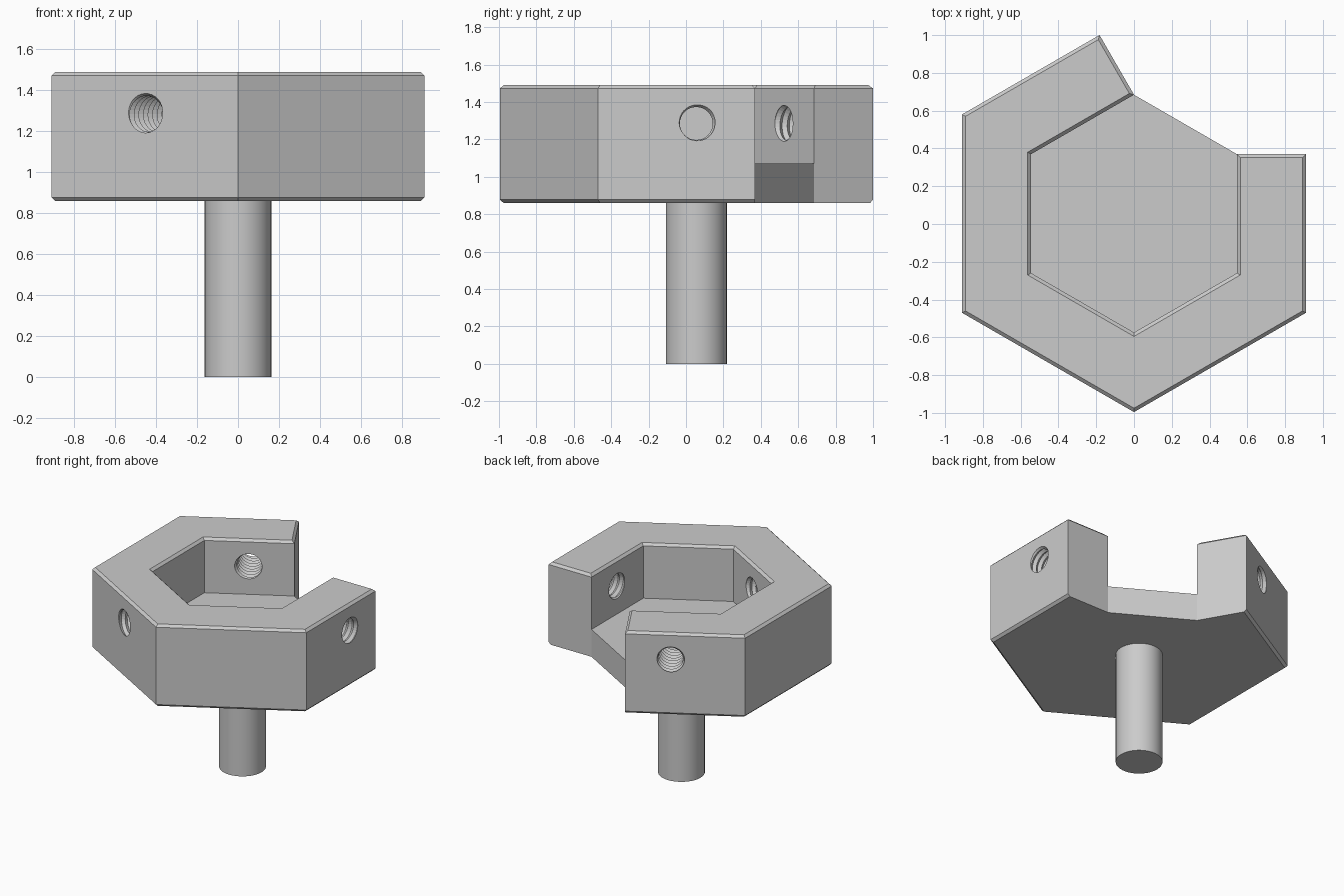
import bpy, bmesh, math
from mathutils import Matrix, Vector

if "Cube" in bpy.data.objects:
    bpy.data.objects.remove(bpy.data.objects["Cube"], do_unlink=True)

CENTRE_Y = 0.055
OUTER, INNER = 0.91, 0.545          # apothems of the two hexagons
BOTTOM, FLOOR, TOP = 0.86, 1.07, 1.49
CHAMFER = 0.018

grey = bpy.data.materials.new("plain grey")
grey.use_nodes = True
colour = (0.6, 0.6, 0.6, 1)
grey.diffuse_color = colour
grey.node_tree.nodes["Principled BSDF"].inputs["Base Color"].default_value = colour


def make_object(name, bm):
    bmesh.ops.recalc_face_normals(bm, faces=bm.faces)
    mesh = bpy.data.meshes.new(name)
    bm.to_mesh(mesh)
    bm.free()
    mesh.materials.append(grey)
    obj = bpy.data.objects.new(name, mesh)
    bpy.context.collection.objects.link(obj)
    return obj


def polar(radius, degrees):
    a = math.radians(degrees)
    return Vector((radius * math.cos(a), radius * math.sin(a), 0))


def ring(bm, apothem, z, back=0):
    """Open hexagon outline whose two ends are cut square to their walls."""
    half = INNER * math.tan(math.pi / 6) - back
    pts = [polar(apothem, 120) + polar(half, 30)]
    pts += [polar(apothem / math.cos(math.pi / 6), 90 + 60 * k) for k in range(1, 5)]
    pts.append(polar(apothem, 0) + polar(half, 90))
    return [bm.verts.new(p + Vector((0, CENTRE_Y, z))) for p in pts]


# Hexagonal cup: open wall on a floor, with one side missing
bm = bmesh.new()
loops = [
    ring(bm, OUTER - CHAMFER, BOTTOM),
    ring(bm, OUTER, BOTTOM + CHAMFER),
    ring(bm, OUTER, TOP - CHAMFER),
    ring(bm, OUTER - CHAMFER, TOP, CHAMFER),
    ring(bm, INNER + CHAMFER, TOP, CHAMFER),
    ring(bm, INNER, TOP - CHAMFER),
    ring(bm, INNER, FLOOR),
]
for a, b in zip(loops, loops[1:]):
    for k in range(5):
        bm.faces.new((a[k], a[k + 1], b[k + 1], b[k]))
low, skirt, shoulder, rim_out, rim_in, lip, floor = loops
under = ring(bm, INNER, BOTTOM)
bm.faces.new(floor)
bm.faces.new(low + [under[5], under[0]])
bm.faces.new((under[0], under[5], floor[5], floor[0]))
for k in (0, 5):
    bm.faces.new((low[k], skirt[k], shoulder[k], lip[k], floor[k], under[k]))
    bm.faces.new((shoulder[k], rim_out[k], rim_in[k], lip[k]))
for v in set(under[1:5]):
    bm.verts.remove(v)
cup = make_object("hexagonal_cup", bm)


def thread_cutter(name, degrees, segments=32, turns=11, pitch=0.045):
    """Closed screw shape lying along the given direction."""
    bm = bmesh.new()
    count = segments * turns

    def helix(radius, shift):
        return [bm.verts.new(polar(radius, 360 * s / segments)
                             + Vector((0, 0, pitch * (s / segments + shift))))
                for s in range(count + 1)]

    root, crest = helix(0.104, 0), helix(0.088, 0.5)
    for s in range(count):
        bm.faces.new((root[s], root[s + 1], crest[s + 1], crest[s]))
        if s + segments < count:
            n = s + segments
            bm.faces.new((crest[s], crest[s + 1], root[n + 1], root[n]))
    # spiral end caps
    ends = [(root[:segments + 1] + [crest[0]], 0),
            (crest[count - segments:] + [root[count]], pitch * turns)]
    for loop, z in ends:
        hub = bm.verts.new((0, 0, z))
        for a, b in zip(loop, loop[1:] + loop[:1]):
            bm.faces.new((a, b, hub))
    place = polar(0.5, degrees) + Vector((0, CENTRE_Y, 1.285))
    turn = polar(1, degrees).to_track_quat('Z', 'Y').to_matrix().to_4x4()
    bm.transform(Matrix.Translation(place) @ turn)
    obj = make_object(name, bm)
    obj.hide_render = True
    return obj


# Three threaded holes through alternate walls
bpy.context.view_layer.objects.active = cup
for degrees in (0, 120, 240):
    cutter = thread_cutter("thread_cutter", degrees)
    mod = cup.modifiers.new("threaded hole", 'BOOLEAN')
    mod.operation = 'DIFFERENCE'
    mod.solver = 'EXACT'
    mod.object = cutter
    bpy.ops.object.modifier_apply(modifier=mod.name)
    bpy.data.objects.remove(cutter, do_unlink=True)

# Round shank under the cup
bm = bmesh.new()
bmesh.ops.create_cone(bm, cap_ends=True, segments=64, radius1=0.163,
                      radius2=0.163, depth=BOTTOM + 0.02,
                      matrix=Matrix.Translation((0, CENTRE_Y, (BOTTOM + 0.02) / 2)))
shank = make_object("shank", bm)
bpy.ops.object.select_all(action='DESELECT')
shank.select_set(True)
bpy.context.view_layer.objects.active = shank
bpy.ops.object.shade_smooth_by_angle()
